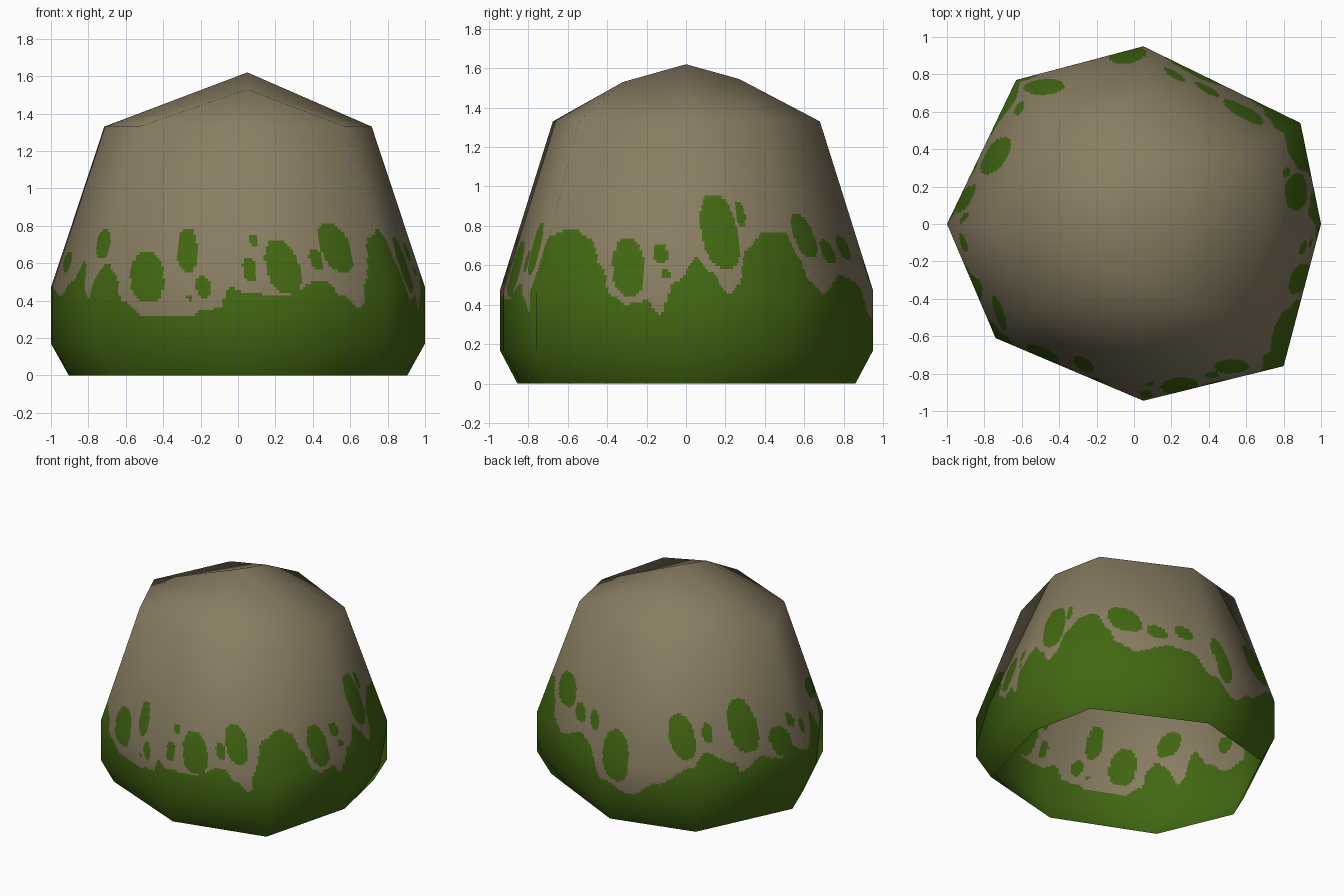
import bpy, bmesh, math
from mathutils import Vector

if "Cube" in bpy.data.objects:
    bpy.data.objects.remove(bpy.data.objects["Cube"])

# Eight-sided outline of the rock, counter-clockwise from the left corner
OUTLINE = [(-1, 0), (-.74, -.61), (.05, -.945), (.8, -.76),
           (1, 0), (.89, .54), (.05, .95), (-.63, .77)]
LEVELS = [(0, .905), (.17, 1), (.47, 1), (1.33, .715)]      # height, scale
PEAKS = [(.05, 0, 1.62), (.05, -.32, 1.53), (.05, .27, 1.545)]

# Moss edge: (corner position around the outline, height)
EDGE = [(0, .48), (.2, .42), (.4, .5), (.55, .61), (.77, .41), (.92, .56), (1.01, .6),
        (1.1, .53), (1.15, .4), (1.3, .31), (1.62, .31), (1.67, .345), (1.81, .36),
        (1.88, .47), (2, .44), (2.27, .42), (2.37, .46), (2.47, .5), (2.56, .51),
        (2.67, .43), (2.81, .36), (2.86, .52), (2.95, .74), (3.15, .79), (3.3, .74),
        (3.41, .6), (3.5, .45), (3.6, .4), (3.74, .42), (3.82, .35), (3.93, .52),
        (4.1, .64), (4.23, .57), (4.41, .45), (4.5, .5), (4.6, .68), (4.82, .77),
        (5.04, .77), (5.16, .65), (5.23, .52), (5.39, .46), (5.64, .55), (5.8, .52),
        (5.97, .34), (6.3, .25), (6.56, .36), (6.95, .52), (7.08, .61), (7.36, .5),
        (7.42, .42), (7.6, .5), (7.78, .46), (7.92, .52), (8, .48)]

# Loose moss patches: position, height, half width, half height
PATCHES = [(.17, .61, .08, .055), (.85, .7, .15, .08), (1.31, .525, .115, .135),
           (1.57, .67, .075, .12), (1.7, .475, .05, .06), (1.61, .415, .02, .018),
           (2.02, .57, .05, .065), (2.055, .72, .03, .035), (2.265, .58, .125, .145),
           (2.52, .62, .05, .055), (2.68, .685, .115, .135), (3.6, .59, .11, .15),
           (3.82, .66, .05, .05), (3.86, .56, .03, .025), (4.35, .77, .19, .19),
           (4.585, .86, .05, .06), (5.29, .75, .14, .11), (5.56, .67, .08, .06),
           (5.78, .69, .07, .06), (6.13, .52, .14, .18), (6.84, .72, .15, .15),
           (7.12, .74, .05, .07), (7.48, .735, .14, .19), (7.82, .57, .1, .11),
           (7.95, .7, .04, .05)]


def moss_height(t):
    for (a, za), (b, zb) in zip(EDGE, EDGE[1:]):
        if a <= t <= b:
            f = (t - a) / (b - a)
            return za + (zb - za) * f * f * (3 - 2 * f)
    return .48


def is_mossy(t, z):
    if z < moss_height(t):
        return True
    for pt, pz, w, h in PATCHES:
        dz = (z - pz) / h
        dt = (t - pt) / w + .25 * dz
        if abs(dt) ** 2.3 + abs(dz) ** 2.3 < 1:
            return True
    return False


def cap_faces(ring, p):
    r = ring
    return [(r[0], r[1], p[1]), (r[0], p[1], p[0]), (r[1], r[2], p[1]), (r[2], r[3], p[1]),
            (r[3], r[4], p[1]), (r[4], p[0], p[1]), (r[4], r[5], p[2]), (r[4], p[2], p[0]),
            (r[5], r[6], p[2]), (r[6], r[7], p[2]), (r[7], r[0], p[2]), (r[0], p[0], p[2])]


# Coarse rock, used for its smooth corner normals
cage = bmesh.new()
rings = [[cage.verts.new((x * s, y * s, z)) for x, y in OUTLINE] for z, s in LEVELS]
peaks = [cage.verts.new(p) for p in PEAKS]
for lo, hi in zip(rings, rings[1:]):
    for i in range(8):
        j = (i + 1) % 8
        cage.faces.new((lo[i], lo[j], hi[j], hi[i]))
for f in cap_faces(rings[3], peaks):
    cage.faces.new(f)
cage.normal_update()

# Fine side walls, so the moss edge can be cut into the faces
N = 48
heights = [0, .17] + [.24 + .0155 * k for k in range(49)] + [1.33]
verts, normals, faces, mats = [], [], [], []
for z in heights:
    k = next(k for k in range(3) if z <= LEVELS[k + 1][0])
    f = (z - LEVELS[k][0]) / (LEVELS[k + 1][0] - LEVELS[k][0])
    for c in range(8 * N):
        i, s = c // N, (c % N) / N
        j = (i + 1) % 8
        low, high = rings[k], rings[k + 1]
        verts.append(low[i].co.lerp(low[j].co, s).lerp(high[i].co.lerp(high[j].co, s), f))
        n = low[i].normal.lerp(low[j].normal, s).lerp(high[i].normal.lerp(high[j].normal, s), f)
        normals.append(n.normalized())
M = 8 * N
for k in range(len(heights) - 1):
    for c in range(M):
        d = (c + 1) % M
        faces.append((k * M + c, k * M + d, (k + 1) * M + d, (k + 1) * M + c))
        mats.append(int(is_mossy((c + .5) / N, (heights[k] + heights[k + 1]) / 2)))

# Faceted cap
base = len(verts)
for v in rings[3] + peaks:
    verts.append(v.co.copy())
    normals.append(v.normal.copy())
top = cap_faces(list(range(base, base + 8)), list(range(base + 8, base + 11)))
faces += top
mats += [0] * len(top)
cage.free()

# Mossy rock object
mesh = bpy.data.meshes.new("mossy_rock")
mesh.from_pydata([tuple(v) for v in verts], [], faces)
for name, colour in (("stone_brown", (.25, .205, .122, 1)), ("moss_green", (.055, .138, .006, 1))):
    mat = bpy.data.materials.new(name)
    mat.diffuse_color = colour
    mat.use_nodes = True
    mat.node_tree.nodes["Principled BSDF"].inputs["Base Color"].default_value = mat.diffuse_color
    mesh.materials.append(mat)
for poly, m in zip(mesh.polygons, mats):
    poly.material_index = m
    poly.use_smooth = True
mesh.update()
mesh.normals_split_custom_set_from_vertices([tuple(n) for n in normals])
rock = bpy.data.objects.new("mossy_rock", mesh)
bpy.context.collection.objects.link(rock)
